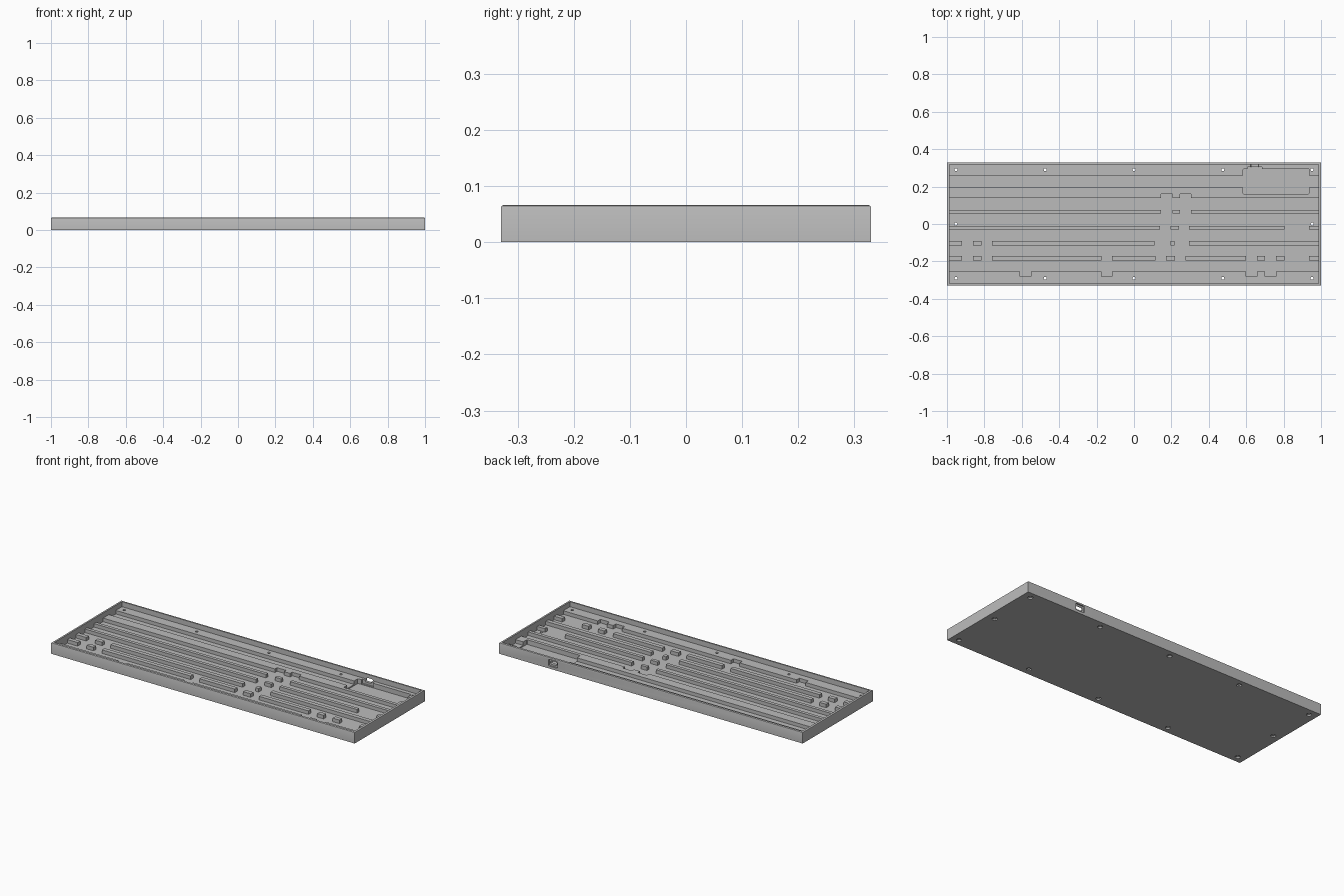
import bpy, bmesh
from mathutils import Matrix, Vector

if "Cube" in bpy.data.objects:
    bpy.data.objects.remove(bpy.data.objects["Cube"])

W, D, H = 1.0, 0.33, 0.066            # half width, half depth, height
IX, IY = 0.987, 0.318                 # inside of the walls
FLOOR, RIDGE = 0.015, 0.036           # channel floor and ridge top

grey = bpy.data.materials.new("case grey")
grey.use_nodes = True
colour = (0.5, 0.5, 0.5, 1)
grey.diffuse_color = colour
grey.node_tree.nodes["Principled BSDF"].inputs["Base Color"].default_value = colour


def add_box(bm, x0, x1, y0, y1, z0, z1):
    size = Matrix.Diagonal((x1 - x0, y1 - y0, z1 - z0, 1))
    centre = Matrix.Translation(((x0 + x1) / 2, (y0 + y1) / 2, (z0 + z1) / 2))
    return bmesh.ops.create_cube(bm, size=1, matrix=centre @ size)["verts"]


def add_cylinder(bm, x, y, z0, z1, radius, sides):
    bmesh.ops.create_cone(bm, cap_ends=True, segments=sides, radius1=radius, radius2=radius,
                          depth=z1 - z0, matrix=Matrix.Translation((x, y, (z0 + z1) / 2)))


def make_object(name, bm):
    mesh = bpy.data.meshes.new(name)
    bm.to_mesh(mesh)
    bm.free()
    mesh.materials.append(grey)
    obj = bpy.data.objects.new(name, mesh)
    bpy.context.collection.objects.link(obj)
    return obj


def cut(target, bm):
    """Subtract a mesh from the target, then discard it."""
    cutter = make_object("cutter", bm)
    cutter.hide_render = True
    mod = target.modifiers.new("cut", "BOOLEAN")
    mod.operation, mod.solver, mod.object = "DIFFERENCE", "EXACT", cutter
    bpy.context.view_layer.objects.active = target
    bpy.ops.object.modifier_apply(modifier=mod.name)
    bpy.data.objects.remove(cutter)


# Outer block with softened top edges
bm = bmesh.new()
add_box(bm, -W, W, -D, D, 0, H)
top_edges = [e for e in bm.edges if all(v.co.z > H - 0.001 for v in e.verts)]
bmesh.ops.bevel(bm, geom=top_edges, offset=0.004, segments=2, profile=0.5, affect="EDGES")
case = make_object("keyboard_case", bm)

# Open tray
bm = bmesh.new()
add_box(bm, -IX, IX, -IY, IY, RIDGE, H + 0.1)
cut(case, bm)

# Switch channels, leaving ridges between the rows
bm = bmesh.new()
for y0, y1 in [(0.195, 0.26), (0.075, 0.14), (-0.01, 0.055),
               (-0.09, -0.03), (-0.17, -0.115), (-0.255, -0.195)]:
    add_box(bm, -IX, IX, y0, y1, FLOOR, H)
cut(case, bm)

# Gaps through the ridges and notches in the front and back ledges
gaps = {
    (0.13, 0.16): [(0.145, 0.205), (0.245, 0.305)],
    (0.05, 0.08): [(0.145, 0.205), (0.245, 0.305)],
    (-0.035, -0.005): [(0.14, 0.195), (0.24, 0.295), (0.805, 0.935)],
    (-0.12, -0.085): [(-0.92, -0.86), (-0.815, -0.76), (0.11, 0.195), (0.217, 0.295)],
    (-0.2, -0.165): [(-0.92, -0.86), (-0.815, -0.76), (-0.175, -0.117), (0.115, 0.17),
                     (0.22, 0.275), (0.6, 0.658), (0.7, 0.76), (0.805, 0.935)],
    (-0.28, -0.25): [(-0.61, -0.55), (-0.175, -0.117), (0.6, 0.658), (0.7, 0.76)],
}
bm = bmesh.new()
for (y0, y1), spans in gaps.items():
    for x0, x1 in spans:
        add_box(bm, x0, x1, y0, y1, FLOOR, H)
cut(case, bm)

# Controller pocket with rounded corners
bm = bmesh.new()
verts = add_box(bm, 0.583, 0.936, 0.16, 0.295, 0.008, H)
upright = [e for e in bm.edges if abs((e.verts[0].co - e.verts[1].co).z) > 0.01]
bmesh.ops.bevel(bm, geom=upright, offset=0.006, segments=3, profile=0.5, affect="EDGES")
cut(case, bm)

# Connector seat behind the pocket
bm = bmesh.new()
add_box(bm, 0.608, 0.685, 0.28, 0.305, 0.012, H)
cut(case, bm)


# Rounded connector opening and the shallow recess around it
def port(width, height, radius, y0, y1):
    bm = bmesh.new()
    add_box(bm, 0.645 - width / 2, 0.645 + width / 2, y0, y1, 0.035 - height / 2, 0.035 + height / 2)
    along = [e for e in bm.edges if abs((e.verts[0].co - e.verts[1].co).y) > y1 - y0 - 0.001
             and abs((e.verts[0].co - e.verts[1].co).x) < 0.001
             and abs((e.verts[0].co - e.verts[1].co).z) < 0.001]
    bmesh.ops.bevel(bm, geom=along, offset=radius, segments=3, profile=0.5, affect="EDGES")
    return bm


cut(case, port(0.058, 0.04, 0.006, 0.322, 0.36))
cut(case, port(0.042, 0.02, 0.007, 0.29, 0.36))

# Screw holes with wider head recesses underneath
spots = [(x, y) for x in (-0.952, -0.475, 0, 0.475, 0.952) for y in (-0.29, 0.29)]
spots += [(-0.952, 0), (0.952, 0)]
for radius, depth, sides in [(0.008, H + 0.05, 16), (0.014, 0.008, 16)]:
    bm = bmesh.new()
    for x, y in spots:
        add_cylinder(bm, x, y, -0.02, depth, radius, sides)
    cut(case, bm)

# Flat faces with smooth rounded edges
bpy.ops.object.select_all(action="DESELECT")
case.select_set(True)
bpy.context.view_layer.objects.active = case
bpy.ops.object.shade_smooth_by_angle(angle=0.5)
